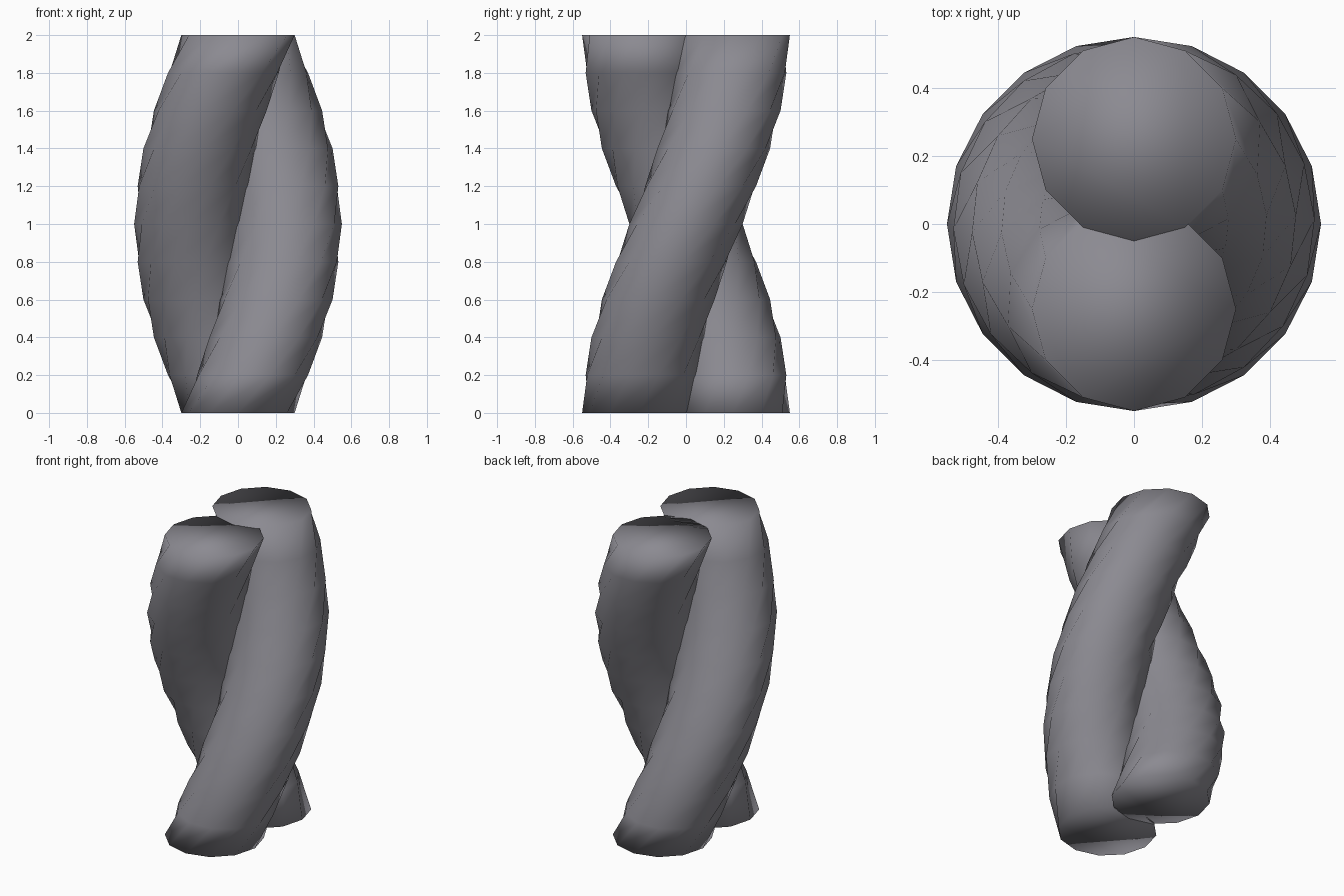
import bpy, bmesh, math

if "Cube" in bpy.data.objects:
    bpy.data.objects.remove(bpy.data.objects["Cube"])

SIDES, STEPS = 12, 10
RADIUS, OFFSET, HEIGHT = 0.3, 0.25, 2.0

grey = bpy.data.materials.new("slate_grey")
grey.diffuse_color = (0.26, 0.255, 0.285, 1.0)
grey.use_nodes = True
grey.node_tree.nodes["Principled BSDF"].inputs["Base Color"].default_value = grey.diffuse_color


def twisted_strand(name, start):
    """Off-centre round column turning half a turn about z as it rises."""
    bm = bmesh.new()
    rings = []
    for i in range(STEPS + 1):
        turn = start + math.pi * i / STEPS
        z = HEIGHT * i / STEPS
        ring = []
        for k in range(SIDES):
            a = turn + 2 * math.pi * k / SIDES
            ring.append(bm.verts.new((
                OFFSET * math.cos(turn) + RADIUS * math.cos(a),
                OFFSET * math.sin(turn) + RADIUS * math.sin(a), z)))
        rings.append(ring)
    # side walls
    for low, high in zip(rings, rings[1:]):
        for k in range(SIDES):
            n = (k + 1) % SIDES
            bm.faces.new((low[k], low[n], high[n], high[k]))
    # end caps
    bm.faces.new(rings[0][::-1])
    bm.faces.new(rings[-1])
    # soft shading runs over the rims as well
    for f in bm.faces:
        f.smooth = True
    mesh = bpy.data.meshes.new(name)
    bm.to_mesh(mesh)
    bm.free()
    mesh.materials.append(grey)
    obj = bpy.data.objects.new(name, mesh)
    bpy.context.collection.objects.link(obj)
    return obj


# two strands on opposite sides of the axis
twisted_strand("front_strand", -math.pi / 2)
twisted_strand("back_strand", math.pi / 2)
